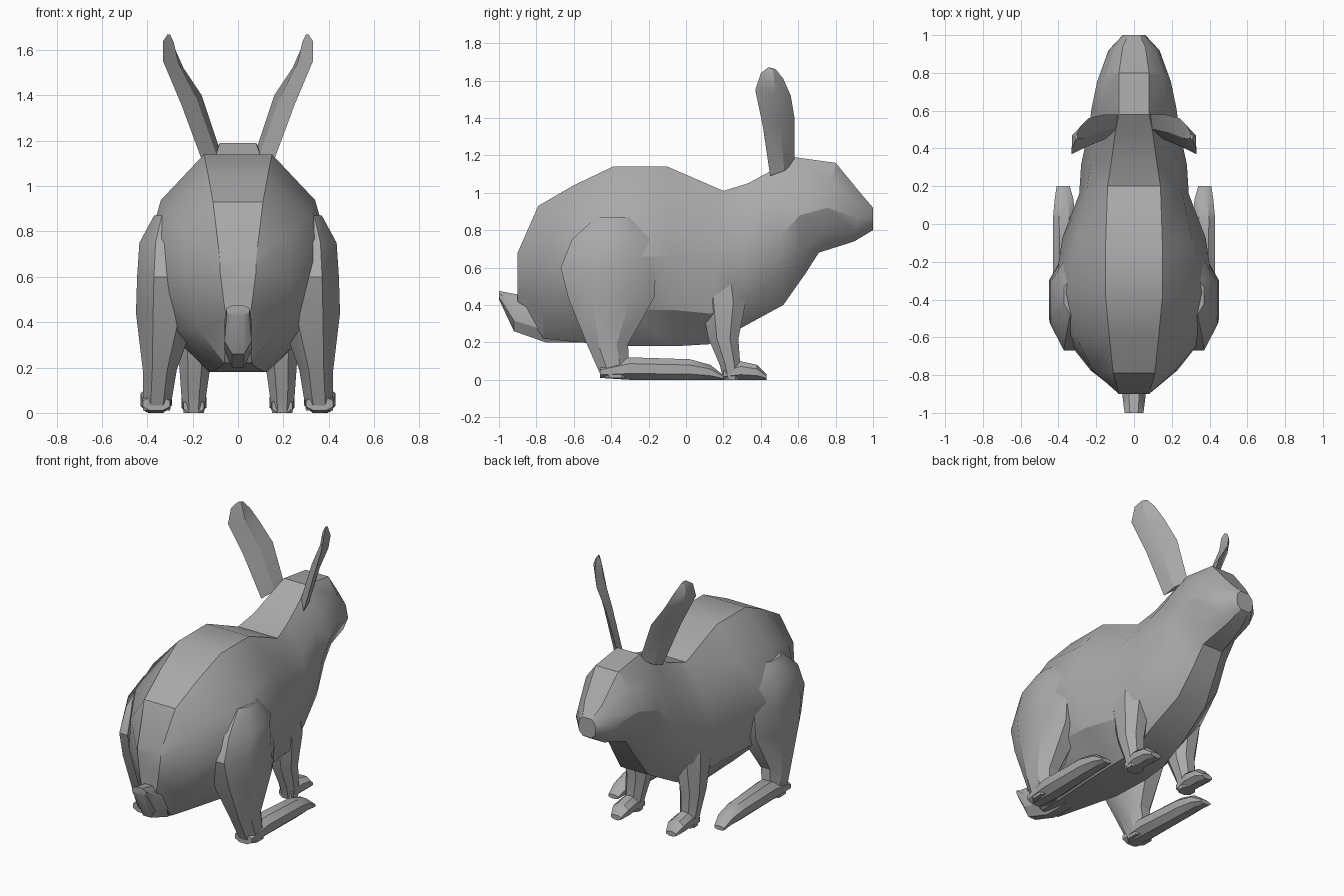
import bpy, bmesh, math
from mathutils import Vector

default_cube = bpy.data.objects.get("Cube")
if default_cube:
    bpy.data.objects.remove(default_cube, do_unlink=True)

fur = bpy.data.materials.new("grey_fur")
fur.use_nodes = True
fur_colour = (0.4, 0.4, 0.4, 1)
fur.diffuse_color = fur_colour
fur.node_tree.nodes["Principled BSDF"].inputs["Base Color"].default_value = fur_colour


def loft(name, rings, mirrored=False, angle=30):
    """Skin a series of equally sized closed rings and cap both ends."""
    bm = bmesh.new()
    loops = [[bm.verts.new(point) for point in ring] for ring in rings]
    count = len(loops[0])
    for lower, upper in zip(loops, loops[1:]):
        for i in range(count):
            j = (i + 1) % count
            bm.faces.new((lower[i], lower[j], upper[j], upper[i]))
    bm.faces.new(loops[0][::-1])
    bm.faces.new(loops[-1])
    bmesh.ops.recalc_face_normals(bm, faces=bm.faces)
    mesh = bpy.data.meshes.new(name)
    bm.to_mesh(mesh)
    bm.free()
    mesh.materials.append(fur)
    part = bpy.data.objects.new(name, mesh)
    bpy.context.collection.objects.link(part)
    if mirrored:
        part.modifiers.new("Mirror", "MIRROR").use_mirror_merge = False
    bpy.ops.object.select_all(action="DESELECT")
    part.select_set(True)
    bpy.context.view_layer.objects.active = part
    bpy.ops.object.shade_smooth_by_angle(angle=math.radians(angle))
    return part


def chamfered(a0, a1, b0, b1, cut=0.28):
    """Eight-sided section filling a rectangle."""
    ca, cb = (a1 - a0) * cut, (b1 - b0) * cut
    return [(a0 + ca, b0), (a1 - ca, b0), (a1, b0 + cb), (a1, b1 - cb),
            (a1 - ca, b1), (a0 + ca, b1), (a0, b1 - cb), (a0, b0 + cb)]


def upright(name, levels, cut=0.28):
    """Limb from levels of z, x range and y range."""
    rings = [[(x, y, z) for x, y in chamfered(*box, cut)] for z, *box in levels]
    return loft(name, rings, mirrored=True)


def lengthwise(name, stations, mirrored=True):
    """Foot or tail from stations of y, x range and z range."""
    rings = [[(x, y, z) for x, z in chamfered(*box)] for y, *box in stations]
    return loft(name, rings, mirrored)


def body_ring(top_y, top_z, low_y, low_z, *widths):
    """Symmetrical section between a spine point and a belly point."""
    top, low = Vector((0, top_y, top_z)), Vector((0, low_y, low_z))
    side = []
    for width, t in zip(widths, (1, 0.79, 0.5, 0.2, 0)):
        point = low.lerp(top, t)
        point.x = width
        side.append(point)
    return side + [Vector((-p.x, p.y, p.z)) for p in reversed(side)]


# Body, neck and head: spine y z, belly y z, five half widths from top down
stations = [
    (-0.9, 0.68, -0.9, 0.42, 0.08, 0.08, 0.07, 0.06, 0.05),
    (-0.79, 0.93, -0.76, 0.22, 0.11, 0.21, 0.23, 0.17, 0.06),
    (-0.6, 1.04, -0.57, 0.2, 0.13, 0.31, 0.38, 0.28, 0.08),
    (-0.39, 1.14, -0.3, 0.18, 0.15, 0.34, 0.42, 0.33, 0.12),
    (-0.1, 1.14, -0.05, 0.18, 0.15, 0.31, 0.38, 0.31, 0.13),
    (0.2, 1.01, 0.12, 0.19, 0.14, 0.25, 0.29, 0.27, 0.12),
    (0.33, 1.05, 0.3, 0.28, 0.12, 0.23, 0.28, 0.25, 0.12),
    (0.48, 1.13, 0.52, 0.4, 0.1, 0.2, 0.24, 0.2, 0.1),
    (0.58, 1.19, 0.64, 0.57, 0.08, 0.18, 0.225, 0.17, 0.08),
    (0.8, 1.16, 0.71, 0.68, 0.08, 0.16, 0.195, 0.15, 0.07),
    (0.94, 0.99, 0.9, 0.74, 0.06, 0.11, 0.135, 0.11, 0.05),
    (1, 0.92, 1, 0.8, 0.03, 0.055, 0.06, 0.055, 0.03),
]
loft("body_and_head", [body_ring(*s) for s in stations])

# Tail
lengthwise("tail", [
    (-0.57, -0.06, 0.06, 0.2, 0.36),
    (-0.75, -0.06, 0.06, 0.2, 0.43),
    (-0.92, -0.06, 0.06, 0.26, 0.46),
    (-1, -0.05, 0.05, 0.43, 0.475),
], mirrored=False)

# Haunches tapering into the hind legs
upright("haunches", [
    (0.01, 0.3, 0.42, -0.45, -0.3),
    (0.19, 0.27, 0.42, -0.53, -0.31),
    (0.44, 0.18, 0.45, -0.63, -0.17),
    (0.6, 0.18, 0.445, -0.67, -0.16),
    (0.75, 0.18, 0.435, -0.61, -0.18),
    (0.87, 0.25, 0.37, -0.48, -0.28),
])

# Hind feet
lengthwise("hind_feet", [
    (-0.46, 0.3, 0.42, 0.01, 0.07),
    (-0.3, 0.29, 0.43, 0, 0.12),
    (0.02, 0.31, 0.43, 0, 0.11),
    (0.13, 0.32, 0.42, 0, 0.08),
    (0.2, 0.34, 0.41, 0, 0.025),
])

# Front legs
upright("front_legs", [
    (0, 0.15, 0.24, 0.2, 0.29),
    (0.08, 0.14, 0.25, 0.18, 0.29),
    (0.22, 0.12, 0.26, 0.12, 0.28),
    (0.42, 0.1, 0.28, 0.08, 0.32),
    (0.65, 0.1, 0.25, 0.08, 0.28),
])

# Front paws
lengthwise("front_paws", [
    (0.2, 0.15, 0.24, 0, 0.06),
    (0.29, 0.14, 0.25, 0, 0.1),
    (0.38, 0.14, 0.25, 0, 0.08),
    (0.43, 0.16, 0.23, 0, 0.03),
])

# Ears: leading and trailing edge points with a thin lens section
ear_edges = [
    ((0.08, 0.58, 1.16), (0.15, 0.45, 1.09)),
    ((0.16, 0.58, 1.4), (0.25, 0.41, 1.36)),
    ((0.24, 0.56, 1.52), (0.33, 0.37, 1.55)),
    ((0.28, 0.52, 1.61), (0.33, 0.4, 1.64)),
    ((0.3, 0.48, 1.66), (0.31, 0.44, 1.67)),
]
thickness = Vector((0.022, 0.01, -0.008))
ear_rings = []
for k, (front, back) in enumerate(ear_edges):
    front, back = Vector(front), Vector(back)
    middle = front.lerp(back, 0.5)
    offset = thickness * (0.3 if k == len(ear_edges) - 1 else 1)
    ear_rings.append([front, middle + offset, back, middle - offset])
loft("ears", ear_rings, mirrored=True)
